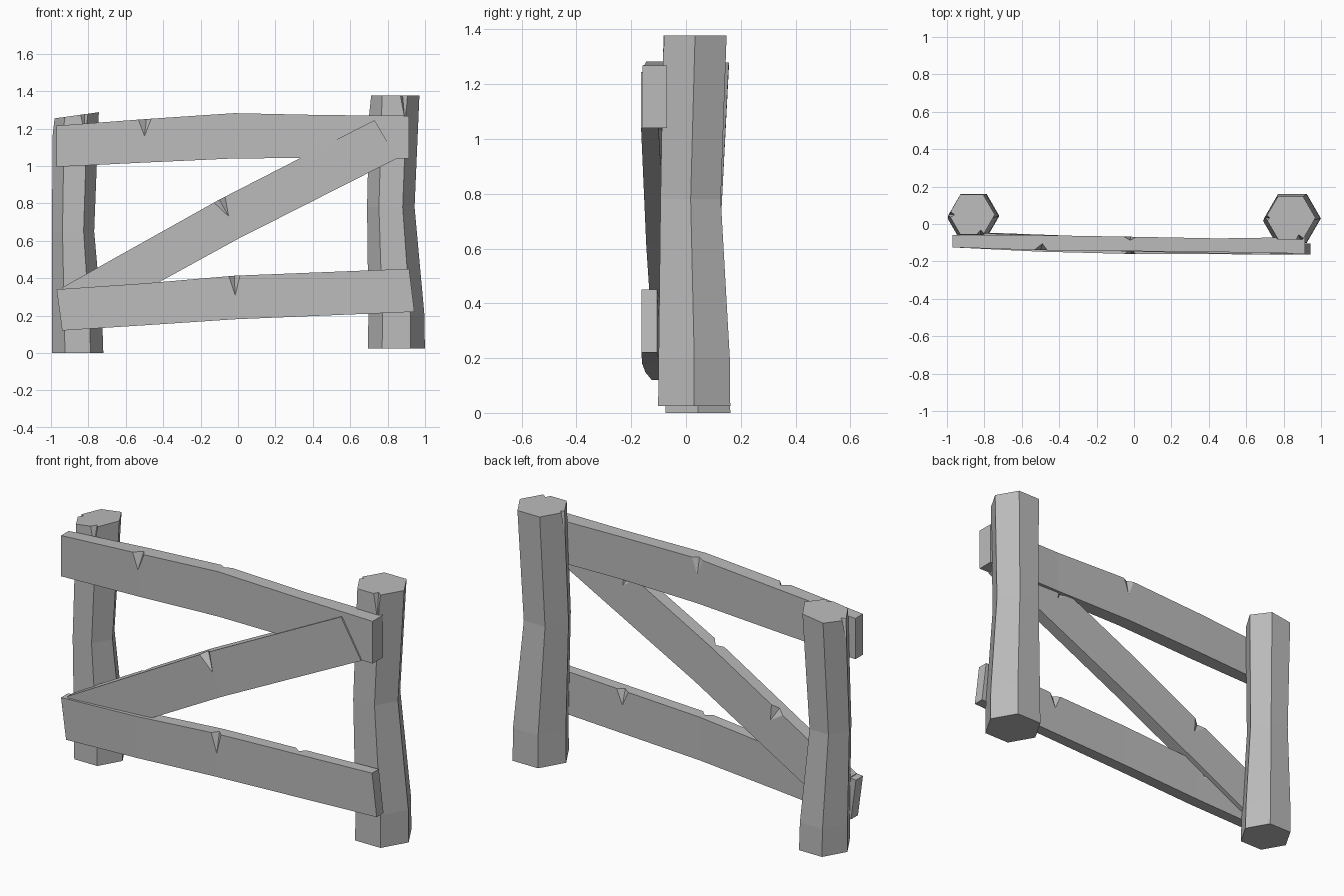
import bpy, bmesh, math
from mathutils import Vector

if "Cube" in bpy.data.objects:
    bpy.data.objects.remove(bpy.data.objects["Cube"], do_unlink=True)

grey = bpy.data.materials.new("plain grey")
grey.use_nodes = True
grey.diffuse_color = (0.5, 0.5, 0.5, 1)
grey.node_tree.nodes["Principled BSDF"].inputs["Base Color"].default_value = grey.diffuse_color


def make(name, bm):
    bmesh.ops.recalc_face_normals(bm, faces=bm.faces)
    mesh = bpy.data.meshes.new(name)
    bm.to_mesh(mesh)
    bm.free()
    mesh.materials.append(grey)
    obj = bpy.data.objects.new(name, mesh)
    bpy.context.collection.objects.link(obj)
    return obj


def loft(name, rings):
    """Skin a list of equal-length point rings and cap both ends."""
    bm = bmesh.new()
    loops = [[bm.verts.new(p) for p in ring] for ring in rings]
    n = len(loops[0])
    for a, b in zip(loops, loops[1:]):
        for i in range(n):
            j = (i + 1) % n
            bm.faces.new((a[i], a[j], b[j], b[i]))
    bm.faces.new(loops[0])
    bm.faces.new(loops[-1])
    return make(name, bm)


def post(name, stations, tilt=0):
    """Hexagonal post from (z, centre x, centre y, radius); tilt slopes the top."""
    rings = []
    for k, (z, cx, cy, r) in enumerate(stations):
        slope = tilt if k == len(stations) - 1 else 0
        angles = [math.radians(60 * i) for i in range(6)]
        rings.append([(cx + r * math.cos(a), cy + r * math.sin(a),
                       z + slope * r * math.cos(a)) for a in angles])
    return loft(name, rings)


def board(name, stations):
    """Plank from (top x, top z, bottom x, bottom z, front y, back y)."""
    return loft(name, [[(xt, yf, zt), (xt, yb, zt), (xb, yb, zb), (xb, yf, zb)]
                       for xt, zt, xb, zb, yf, yb in stations])


def chip(obj, p, along, down, inward):
    """Knock a wedge out of an edge at p; the three vectors span the wedge."""
    p, along, down, inward = map(Vector, (p, along, down, inward))
    mid = p + (down + inward) / 2
    bm = bmesh.new()
    verts = [bm.verts.new(mid + (q - mid) * 1.5)
             for q in (p + along, p - along, p + down, p + inward)]
    for tri in ((0, 1, 2), (0, 1, 3), (0, 2, 3), (1, 2, 3)):
        bm.faces.new([verts[i] for i in tri])
    cutter = make("chip_cutter", bm)
    cutter.hide_render = True
    mod = obj.modifiers.new("chip", 'BOOLEAN')
    mod.operation, mod.solver, mod.object = 'DIFFERENCE', 'EXACT', cutter
    bpy.context.view_layer.objects.active = obj
    bpy.ops.object.modifier_apply(modifier=mod.name)
    bpy.data.objects.remove(cutter, do_unlink=True)


# Posts, narrowed at the waist
right_post = post("right_post", [(0, -0.857, 0.043, 0.137), (0.15, -0.86, 0.043, 0.135),
                                 (0.65, -0.882, 0.027, 0.113), (1.27, -0.867, 0.05, 0.123)], 0.14)
left_post = post("left_post", [(0.025, 0.847, 0.03, 0.152), (0.2, 0.847, 0.03, 0.15),
                               (0.78, 0.817, 0.017, 0.127), (1.377, 0.837, 0.033, 0.133)])

# Planks
top_rail = board("top_rail", [(-0.97, 1.215, -0.97, 0.995, -0.125, -0.06),
                              (-0.5, 1.25, -0.5, 1.018, -0.14, -0.06),
                              (-0.02, 1.282, -0.02, 1.04, -0.145, -0.068),
                              (0.45, 1.272, 0.45, 1.043, -0.15, -0.077),
                              (0.915, 1.268, 0.915, 1.04, -0.158, -0.07)])
bottom_rail = board("bottom_rail", [(-0.97, 0.34, -0.94, 0.12, -0.125, -0.065),
                                    (-0.5, 0.372, -0.5, 0.148, -0.148, -0.083),
                                    (-0.02, 0.413, -0.02, 0.18, -0.16, -0.095),
                                    (0.915, 0.45, 0.943, 0.22, -0.163, -0.105)])
brace = board("diagonal_brace", [(-0.94, 0.35, -0.82, 0.16, -0.115, -0.045),
                                 (-0.1, 0.82, 0.0, 0.61, -0.145, -0.075),
                                 (0.73, 1.245, 0.85, 1.04, -0.164, -0.1)])

# Chips on the front edges of the planks
chip(top_rail, (-0.5, -0.14, 1.25), (0.035, 0, 0), (0, 0, -0.09), (0.01, 0.035, 0))
chip(bottom_rail, (-0.02, -0.16, 0.413), (0.03, 0, 0), (0.005, 0, -0.105), (0, 0.03, 0))
chip(brace, (-0.1, -0.145, 0.82), (0.03, 0, 0.016), (0.05, 0, -0.09), (0, 0.035, 0))

# Chips on the back edges of the planks
chip(top_rail, (-0.02, -0.068, 1.282), (0.035, 0, 0), (0, 0, -0.09), (0, -0.018, 0))
chip(bottom_rail, (0.45, -0.1, 0.432), (0.035, 0, 0), (0, 0, -0.08), (0, -0.025, 0))
chip(bottom_rail, (-0.55, -0.081, 0.368), (0.04, 0, 0), (0, 0, -0.08), (0, -0.025, 0))
chip(brace, (0.4, -0.09, 1.076), (0.035, 0, 0.018), (0.04, 0, -0.07), (0, -0.025, 0))
chip(brace, (-0.5, -0.06, 0.596), (0.035, 0, 0.019), (0.04, 0, -0.07), (0, -0.025, 0))

# Splits in the tops of the posts
chip(left_post, (0.89, -0.082, 1.377), (0.022, 0, 0), (0, 0, -0.11), (-0.01, 0.025, 0))
chip(left_post, (0.704, 0.033, 1.377), (0.0, 0.022, 0), (0, 0, -0.1), (0.022, 0, 0))
chip(right_post, (-0.82, -0.057, 1.275), (0.022, 0, 0), (0, 0, -0.09), (0, 0.025, 0))
chip(right_post, (-0.99, 0.05, 1.253), (0, 0.022, 0), (0, 0, -0.1), (0.03, 0, 0))
